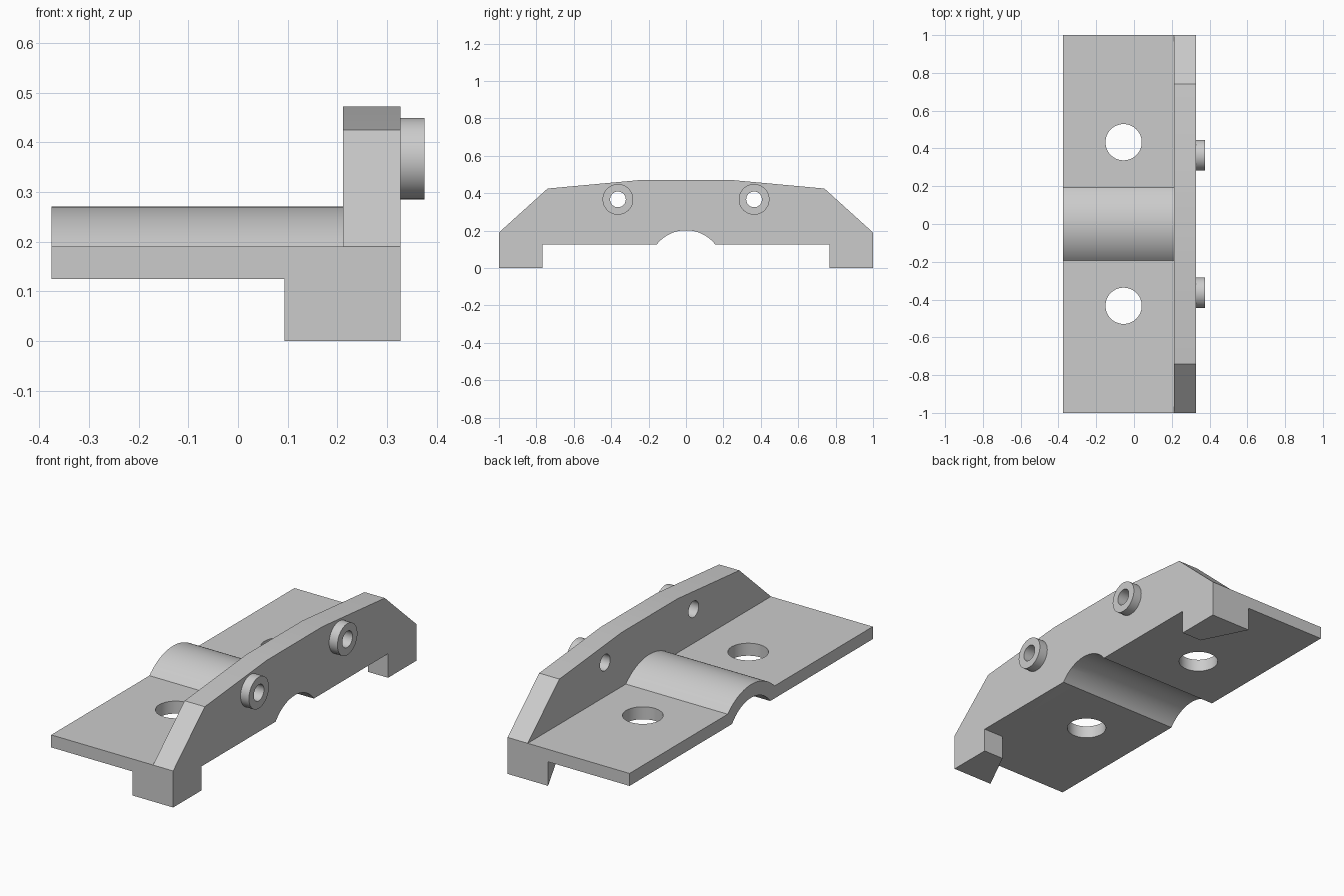
import bpy
import bmesh
from math import asin, cos, pi, sin
from mathutils import Matrix, Vector

cube = bpy.data.objects.get("Cube")
if cube:
    bpy.data.objects.remove(cube, do_unlink=True)

grey = bpy.data.materials.new("light grey")
grey.use_nodes = True
grey.diffuse_color = (0.6, 0.6, 0.6, 1)
grey.node_tree.nodes["Principled BSDF"].inputs["Base Color"].default_value = grey.diffuse_color


def finish(name, bm):
    bmesh.ops.recalc_face_normals(bm, faces=bm.faces)
    mesh = bpy.data.meshes.new(name)
    bm.to_mesh(mesh)
    bm.free()
    mesh.materials.append(grey)
    obj = bpy.data.objects.new(name, mesh)
    bpy.context.collection.objects.link(obj)
    return obj


def extrude(name, points, offset):
    bm = bmesh.new()
    face = bm.faces.new([bm.verts.new(p) for p in points])
    new = bmesh.ops.extrude_face_region(bm, geom=[face])["geom"]
    moved = [v for v in new if isinstance(v, bmesh.types.BMVert)]
    bmesh.ops.translate(bm, verts=moved, vec=Vector(offset))
    return finish(name, bm)


def cylinder(name, centre, radius, depth, axis):
    bm = bmesh.new()
    turn = Matrix.Rotation(pi / 2, 4, "Y") if axis == "X" else Matrix()
    bmesh.ops.create_cone(bm, cap_ends=True, segments=48, radius1=radius, radius2=radius,
                          depth=depth, matrix=Matrix.Translation(centre) @ turn)
    return finish(name, bm)


def combine(target, tool, operation):
    mod = target.modifiers.new(operation, "BOOLEAN")
    mod.operation = operation
    mod.solver = "EXACT"
    mod.object = tool
    tool.hide_render = True
    bpy.context.view_layer.objects.active = target
    bpy.ops.object.modifier_apply(modifier=mod.name)
    bpy.data.objects.remove(tool, do_unlink=True)


def arch(half_width, base, top, steps=28):
    # Circular arc from -y to +y through the given crown
    rise = top - base
    radius = (half_width ** 2 + rise ** 2) / (2 * rise)
    sweep = asin(half_width / radius)
    angles = [sweep * (2 * i / steps - 1) for i in range(steps + 1)]
    return [(radius * sin(a), top - radius + radius * cos(a)) for a in angles]


LOW, DECK, BACK, WALL, FRONT = 0.125, 0.19, -0.375, 0.211, 0.327
under = [(-1, LOW)] + arch(0.157, LOW, 0.202) + [(1, LOW)]

# Flat plate with a raised channel across its middle
over = [(1, DECK)] + arch(0.193, DECK, 0.271)[::-1] + [(-1, DECK)]
bracket = extrude("bracket", [(BACK, y, z) for y, z in under + over], (FRONT - BACK, 0, 0))

# Upright wall with sloping shoulders
crest = [(1, DECK), (0.74, 0.425), (0.23, 0.472)]
crest += [(-y, z) for y, z in reversed(crest)]
wall = extrude("wall", [(WALL, y, z) for y, z in under + crest], (FRONT - WALL, 0, 0))
combine(bracket, wall, "UNION")

for side in (-1, 1):
    # Foot with a diagonal inner face
    plan = [(FRONT, 1), (FRONT, 0.767), (WALL, 0.767), (0.094, 1)]
    foot = extrude("foot", [(x, side * y, 0) for x, y in plan], (0, 0, 0.16))
    combine(bracket, foot, "UNION")
    # Round boss on the wall, then the bolt holes
    boss = cylinder("boss", (0.337, side * 0.364, 0.367), 0.082, 0.076, "X")
    combine(bracket, boss, "UNION")
    drill = cylinder("wall_drill", (0.3, side * 0.364, 0.367), 0.042, 0.4, "X")
    combine(bracket, drill, "DIFFERENCE")
    drill = cylinder("plate_drill", (-0.055, side * 0.433, 0.16), 0.096, 0.3, "Z")
    combine(bracket, drill, "DIFFERENCE")

# Smooth the curved surfaces, keep the machined edges crisp
bpy.ops.object.select_all(action="DESELECT")
bracket.select_set(True)
bpy.context.view_layer.objects.active = bracket
bpy.ops.object.shade_smooth_by_angle(angle=pi / 36 * 3.5 / 2)
